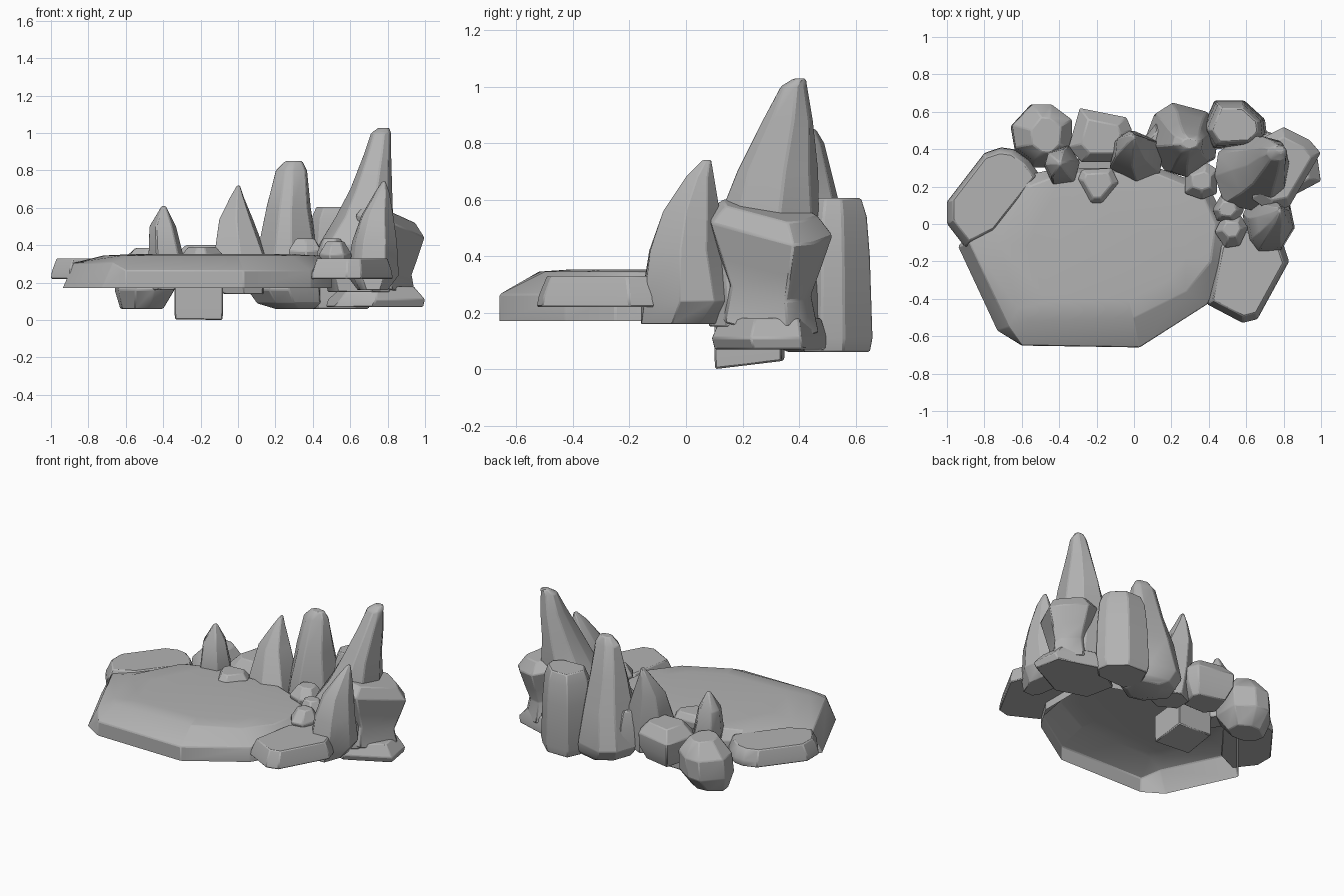
import bpy, bmesh, math, random
from mathutils import Vector

cube = bpy.data.objects.get("Cube")
if cube:
    bpy.data.objects.remove(cube, do_unlink=True)

stone = bpy.data.materials.new("grey_stone")
stone.use_nodes = True
GREY = (0.45, 0.45, 0.45, 1)
stone.diffuse_color = GREY
stone.node_tree.nodes["Principled BSDF"].inputs["Base Color"].default_value = GREY


def loft(name, rings, bottom=True, bevel=0.006):
    """Skin a stack of equal-length point rings and soften the edges."""
    bm = bmesh.new()
    loops = [[bm.verts.new(p) for p in ring] for ring in rings]
    n = len(loops[0])
    for low, high in zip(loops, loops[1:]):
        for i in range(n):
            j = (i + 1) % n
            bm.faces.new((low[i], low[j], high[j], high[i]))
    bm.faces.new(loops[-1])
    if bottom:
        bm.faces.new(loops[0][::-1])
    mesh = bpy.data.meshes.new(name)
    bm.to_mesh(mesh)
    bm.free()
    mesh.materials.append(stone)
    obj = bpy.data.objects.new(name, mesh)
    bpy.context.collection.objects.link(obj)
    mod = obj.modifiers.new("soft_edges", "BEVEL")
    mod.width = bevel
    mod.segments = 1
    mod.limit_method = "ANGLE"
    mod.angle_limit = math.radians(25)
    bpy.ops.object.select_all(action="DESELECT")
    obj.select_set(True)
    bpy.context.view_layer.objects.active = obj
    bpy.ops.object.shade_smooth_by_angle(angle=math.radians(30))
    return obj


def rock(name, seed, sections, sides=7):
    """Irregular stone; each section is (z, x min, x max, y min, y max)."""
    rng = random.Random(seed)
    step = 2 * math.pi / sides
    turn = rng.random() * step
    angles = [turn + step * (i + rng.uniform(-0.2, 0.2)) for i in range(sides)]
    rings = []
    for z, x0, x1, y0, y1 in sections:
        pts = []
        for a in angles:
            r = rng.uniform(0.95, 1.05)
            pts.append((r * math.cos(a), r * math.sin(a)))
        xs, ys = zip(*pts)
        fit = lambda v, vs, a, b: a + (b - a) * (v - min(vs)) / (max(vs) - min(vs))
        rings.append([(fit(x, xs, x0, x1), fit(y, ys, y0, y1), z) for x, y in pts])
    return loft(name, rings)


def scaled(outline, z, s, tilt=(0, 0)):
    """One ring of an outline scaled about its centre, optionally tilted."""
    c = sum((Vector(p) for p in outline), Vector((0, 0))) / len(outline)
    offsets = [(Vector(p) - c) * s for p in outline]
    return [(*(c + d), z + d.dot(Vector(tilt))) for d in offsets]


def slab(name, outline, levels, tilt=(0, 0)):
    """Stone with a set outline; each level is (z, scale)."""
    return loft(name, [scaled(outline, z, s, tilt) for z, s in levels])


# Broad hollow ledge with an uneven chamfer, steeper at the front than the left
edge = [(-.94, -.12), (-.73, -.57), (-.6, -.65), (.03, -.66), (.39, -.43),
        (.5, -.25), (.5, 0), (.4, .2), (.13, .3), (-.4, .3), (-.64, .24)]
crown = [(-.72, -.11), (-.62, -.45), (-.56, -.52), (.0, -.5), (.28, -.36),
         (.41, -.2), (.44, 0), (.36, .17), (.12, .27), (-.38, .27), (-.56, .2)]
shoulder = [(x + .06, y + .02, .305) if x < -.63 else (x, y, .265) for x, y in edge]
loft("main_ledge", [scaled(edge, .17, 1), shoulder,
                    [(x, y, .345) for x, y in crown], scaled(crown, .352, .75)], bottom=False)

# Side ledges
slab("left_ledge", [(-1, .12), (-1, 0), (-.9, -.13), (-.75, -.06), (-.5, .26),
                    (-.56, .34), (-.64, .4), (-.71, .41), (-.8, .38)],
     [(.22, 1), (.26, .98), (.33, .87)])
slab("right_ledge", [(.39, -.43), (.58, -.53), (.66, -.51), (.83, -.2), (.8, -.11),
                     (.6, 0), (.45, -.1)], [(.22, 1), (.26, .97), (.33, .86)])

# Tall spires
rock("tallest_spire", 3, [(.15, .48, .84, .08, .48), (.4, .43, .83, .06, .48),
                          (.55, .52, .83, .12, .47), (.7, .6, .825, .18, .47),
                          (.88, .67, .82, .27, .45), (1, .71, .82, .335, .43),
                          (1.028, .75, .81, .38, .425)], 8)
rock("side_spire", 5, [(.16, .64, .8, -.16, .12), (.24, .58, .86, -.16, .18),
                       (.42, .61, .85, -.13, .13), (.56, .66, .83, -.08, .12),
                       (.68, .73, .81, .0, .1), (.74, .77, .79, .06, .09)], 8)
rock("middle_spire", 8, [(.06, .2, .42, .36, .58), (.09, .1, .46, .3, .62),
                         (.16, .05, .45, .26, .65), (.4, .11, .42, .25, .6),
                         (.6, .15, .39, .31, .54), (.8, .2, .37, .37, .49),
                         (.85, .25, .345, .4, .46)], 8)
rock("pointed_spire", 11, [(.14, -.08, .15, .26, .48), (.33, -.13, .16, .22, .5),
                           (.54, -.1, .08, .31, .5), (.66, -.04, .03, .4, .49),
                           (.72, -.005, .01, .45, .48)], 6)
rock("small_spire", 14, [(.16, -.46, -.31, .24, .4), (.34, -.48, -.29, .21, .42),
                         (.5, -.475, -.33, .25, .4), (.61, -.41, -.385, .31, .34)], 6)

# Rear boulders
rock("rear_left_boulder", 17, [(.06, -.63, -.4, .38, .56), (.16, -.66, -.34, .3, .64),
                               (.29, -.65, -.33, .32, .64), (.385, -.55, -.39, .38, .57)], 8)
slab("rear_middle_boulder", [(-.35, .41), (-.28, .33), (-.06, .33), (-.01, .5),
                             (-.04, .57), (-.29, .62)],
     [(.15, .7), (.24, .97), (.33, 1), (.4, .62)])
slab("rear_right_boulder", [(.36, .5), (.42, .4), (.64, .41), (.71, .48),
                            (.7, .56), (.59, .66), (.43, .66)],
     [(.06, .93), (.11, 1), (.4, .93), (.54, .85), (.605, .7)])
rock("gap_boulder", 26, [(.16, .05, .2, .35, .53), (.3, .06, .2, .36, .54),
                         (.4, .09, .17, .4, .5)], 6)

# Flared stone with a sloping cap on its flat foot
slab("flared_boulder", [(.63, .13), (.72, .07), (.83, .09), (1, .38), (.94, .45),
                        (.8, .52), (.66, .45)],
     [(.15, .78), (.28, .66), (.38, .82), (.5, 1), (.565, .75)], tilt=(-.25, -.12))
rock("foot_slab", 34, [(.07, .47, .99, .1, .5), (.11, .48, 1, .09, .5),
                       (.18, .56, .94, .12, .48)], 6)

# Block hanging under the ledge
slab("hanging_block", [(-.34, .12), (-.08, .1), (-.08, .34), (-.33, .35)],
     [(.015, .98), (.07, 1), (.2, 1)], tilt=(0, .12))

# Small stones around the ledge
slab("ledge_pebble", [(-.3, .24), (-.23, .11), (-.17, .11), (-.08, .22), (-.12, .3), (-.28, .29)],
     [(.3, .95), (.35, 1), (.39, .7)])
rock("inner_pebble", 40, [(.28, .29, .43, .15, .31), (.37, .27, .45, .13, .33),
                          (.435, .31, .41, .18, .28)], 6)
rock("front_pebble", 43, [(.28, .45, .6, -.1, .03), (.35, .43, .61, -.13, .05),
                          (.42, .47, .57, -.07, .01)], 6)
rock("side_pebble", 46, [(.28, .42, .58, .01, .14), (.36, .42, .59, 0, .16),
                         (.435, .45, .55, .04, .12)], 6)
